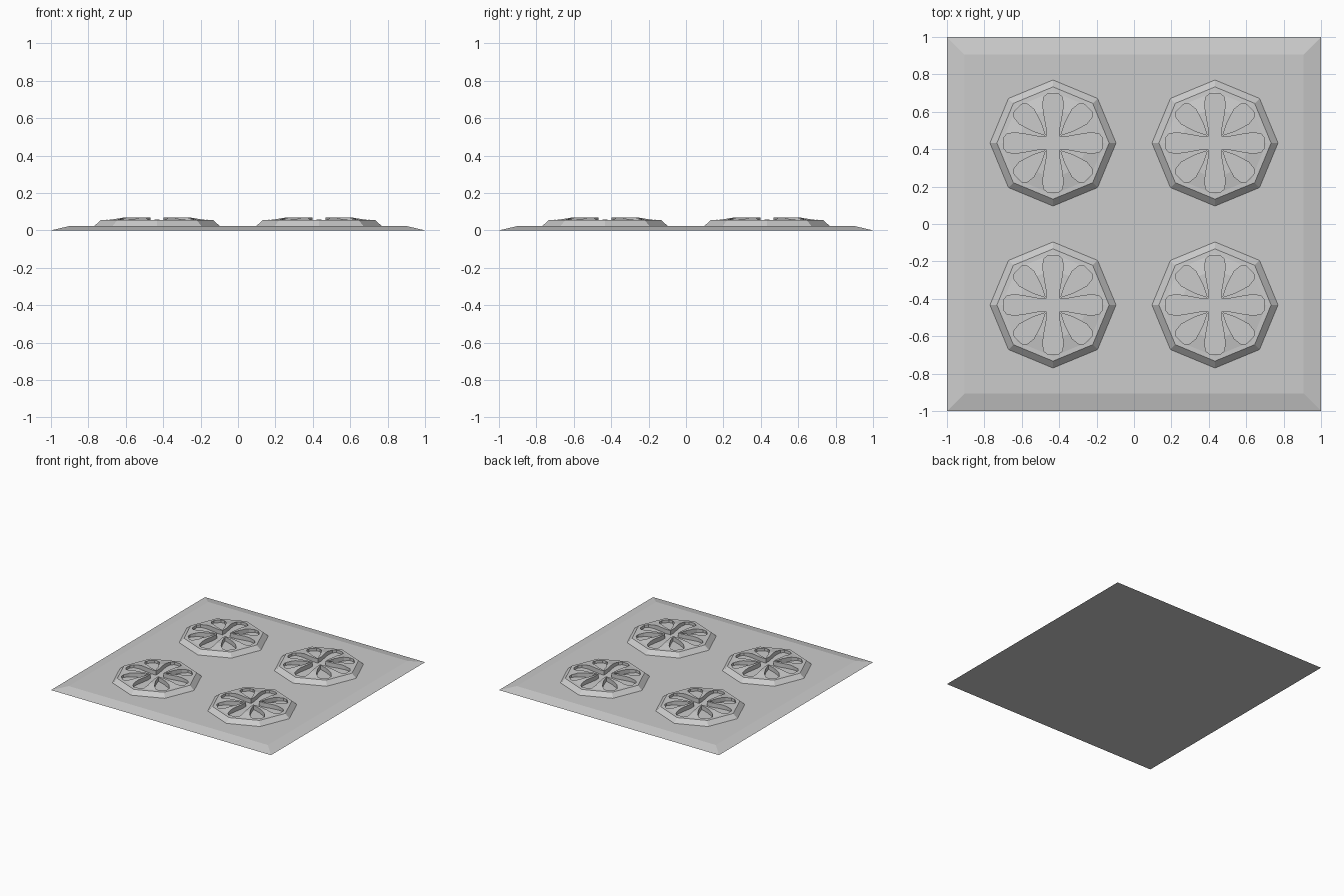
import bpy, bmesh
from math import cos, sin, pi

if "Cube" in bpy.data.objects:
    bpy.data.objects.remove(bpy.data.objects["Cube"])

grey = bpy.data.materials.new("light_grey")
grey.use_nodes = True
color = (0.6, 0.6, 0.6, 1)
grey.diffuse_color = color
grey.node_tree.nodes["Principled BSDF"].inputs["Base Color"].default_value = color


def loft(name, sides, rings, turn=0.0):
    """Closed stack of regular polygons given as (radius, height)."""
    bm = bmesh.new()
    loops = []
    for r, z in rings:
        angles = [turn + 2 * pi * i / sides for i in range(sides)]
        loops.append([bm.verts.new((r * cos(a), r * sin(a), z)) for a in angles])
    for low, high in zip(loops, loops[1:]):
        for i in range(sides):
            j = (i + 1) % sides
            bm.faces.new((low[i], low[j], high[j], high[i]))
    bm.faces.new(loops[0][::-1])
    bm.faces.new(loops[-1])
    return finish(bm, name)


def finish(bm, name):
    bmesh.ops.recalc_face_normals(bm, faces=bm.faces)
    mesh = bpy.data.meshes.new(name)
    bm.to_mesh(mesh)
    bm.free()
    mesh.materials.append(grey)
    obj = bpy.data.objects.new(name, mesh)
    bpy.context.collection.objects.link(obj)
    return obj


def petal_cutter(name, profile, angle):
    """Upright prism whose outline is a mirrored (distance, half width) profile."""
    outline = profile + [(d, -w) for d, w in reversed(profile) if w > 0]
    bm = bmesh.new()
    ca, sa = cos(angle), sin(angle)
    base = bm.faces.new([bm.verts.new((d * ca - w * sa, d * sa + w * ca, FLOOR))
                         for d, w in outline])
    top = bmesh.ops.extrude_face_region(bm, geom=[base])["geom"]
    bmesh.ops.translate(bm, vec=(0, 0, 0.1),
                        verts=[v for v in top if isinstance(v, bmesh.types.BMVert)])
    return finish(bm, name)


# Square plate with a sloping border
root2 = 2 ** 0.5
loft("base_plate", 4, [(root2, 0), (0.905 * root2, 0.022)], pi / 4)

# Octagonal boss with a low faceted crown
boss = loft("boss", 8, [(0.337, 0.015), (0.337, 0.022), (0.3, 0.055),
                        (0.275, 0.056), (0.19, 0.07)])

# Petal openings: a straight cross and four pointed diagonals
FLOOR = 0.035
straight = [(-0.034, 0.034), (0.08, 0.035), (0.14, 0.046), (0.2, 0.055),
            (0.245, 0.05), (0.265, 0.028)]
pointed = [(0.06, 0), (0.12, 0.03), (0.16, 0.043), (0.2, 0.055),
           (0.245, 0.05), (0.265, 0.028)]
for i in range(8):
    cutter = petal_cutter("petal_cutter", pointed if i % 2 else straight, i * pi / 4)
    mod = boss.modifiers.new("petal", "BOOLEAN")
    mod.operation = "DIFFERENCE"
    mod.solver = "EXACT"
    mod.object = cutter
bpy.context.view_layer.update()
carved = bpy.data.meshes.new_from_object(
    boss.evaluated_get(bpy.context.evaluated_depsgraph_get()))
for obj in [o for o in bpy.data.objects if o.name.startswith("petal_cutter")]:
    bpy.data.objects.remove(obj)
boss.modifiers.clear()
boss.data = carved

# Four bosses, one per quarter of the plate
boss.name = "boss_front_right"
boss.location = (-0.433, -0.433, 0)
for name, x, y in (("front_left", 1, -1), ("back_right", -1, 1), ("back_left", 1, 1)):
    copy = bpy.data.objects.new("boss_" + name, carved)
    copy.location = (0.433 * x, 0.433 * y, 0)
    bpy.context.collection.objects.link(copy)
